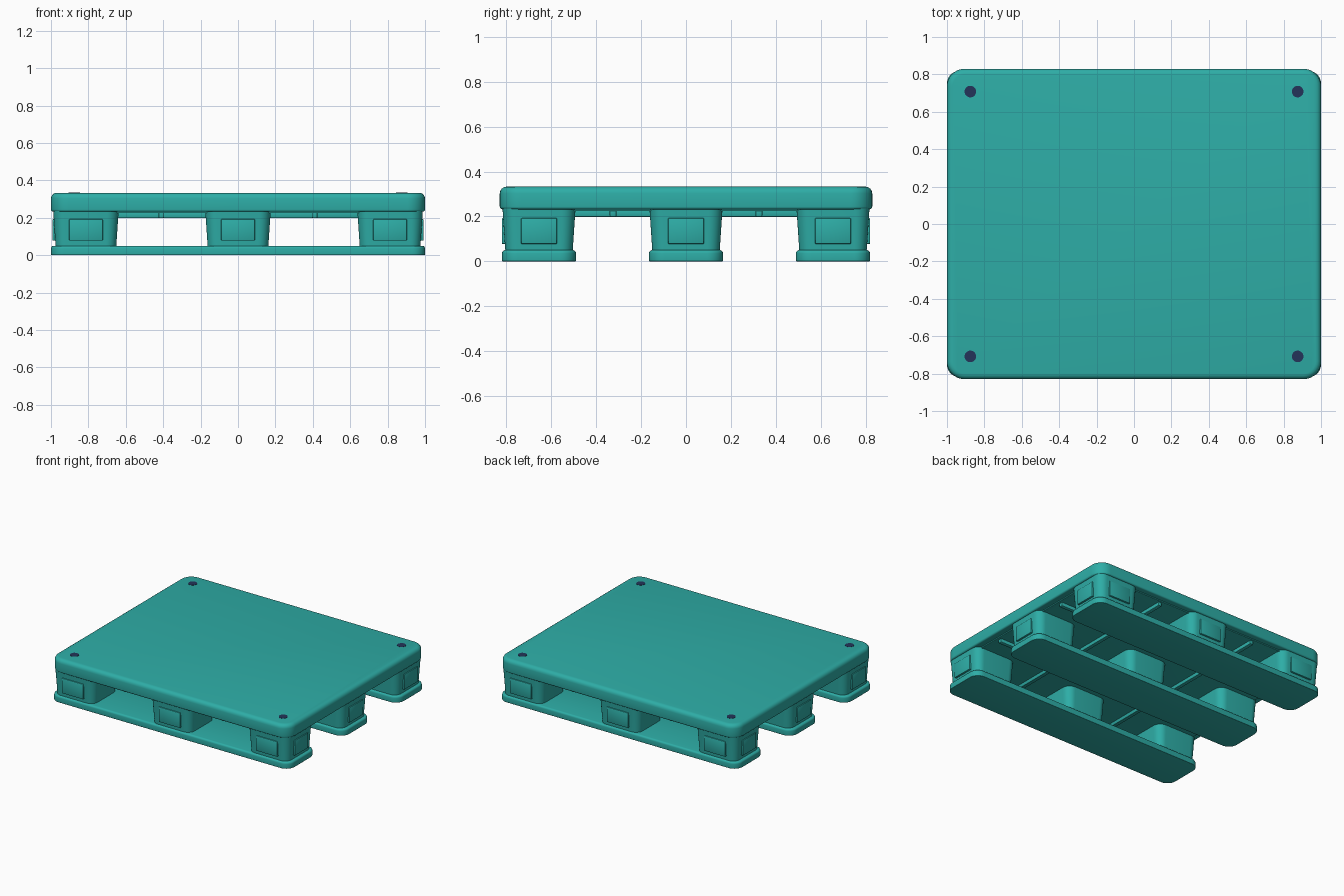
import bpy, bmesh, math

if "Cube" in bpy.data.objects:
    bpy.data.objects.remove(bpy.data.objects["Cube"])


def material(name, rgb):
    m = bpy.data.materials.new(name)
    m.diffuse_color = (*rgb, 1)
    m.use_nodes = True
    m.node_tree.nodes["Principled BSDF"].inputs["Base Color"].default_value = m.diffuse_color
    return m


TEAL = material("teal plastic", (0.027, 0.42, 0.385))
NAVY = material("navy plug", (0.017, 0.034, 0.10))


def outline(hx, hy, r, steps=8):
    """Points of a rounded rectangle, counter-clockwise."""
    pts = []
    for q, (sx, sy) in enumerate([(1, 1), (-1, 1), (-1, -1), (1, -1)]):
        for i in range(steps + 1):
            a = math.pi / 2 * (q + i / steps)
            pts.append((sx * (hx - r) + r * math.cos(a), sy * (hy - r) + r * math.sin(a)))
    return pts


def loft(name, rings, loc=(0, 0, 0), mat=TEAL):
    """Stack of rounded rectangles (z, half x, half y, corner radius), capped."""
    bm = bmesh.new()
    loops = [[bm.verts.new((x, y, z)) for x, y in outline(hx, hy, r)] for z, hx, hy, r in rings]
    n = len(loops[0])
    for a, b in zip(loops, loops[1:]):
        for i in range(n):
            j = (i + 1) % n
            bm.faces.new((a[i], a[j], b[j], b[i]))
    bm.faces.new(loops[0][::-1])
    bm.faces.new(loops[-1])
    return finish(name, bm, loc, mat)


def finish(name, bm, loc, mat):
    me = bpy.data.meshes.new(name)
    bm.to_mesh(me)
    bm.free()
    me.materials.append(mat)
    me.shade_smooth()
    me.set_sharp_from_angle(angle=math.radians(35))
    ob = bpy.data.objects.new(name, me)
    ob.location = loc
    bpy.context.collection.objects.link(ob)
    return ob


def slab_rings(z0, z1, hx, hy, r, low, high, steps=4):
    """Rings of a slab with rounded lower and upper edges."""
    rings = []
    for i in range(steps + 1):
        a = math.pi / 2 * i / steps
        d = low * (1 - math.sin(a))
        rings.append((z0 + low * (1 - math.cos(a)), hx - d, hy - d, r - d))
    for i in range(steps + 1):
        a = math.pi / 2 * i / steps
        d = high * (1 - math.cos(a))
        rings.append((z1 - high + high * math.sin(a), hx - d, hy - d, r - d))
    return rings


def box(name, size, loc, bevel=0.004):
    bm = bmesh.new()
    bmesh.ops.create_cube(bm, size=1)
    bmesh.ops.scale(bm, vec=size, verts=bm.verts)
    bmesh.ops.bevel(bm, geom=bm.edges[:], offset=bevel, segments=2, profile=0.5, affect='EDGES')
    return finish(name, bm, loc, TEAL)


# Deck and the shallow panel under it
loft("deck", slab_rings(0.232, 0.333, 1.0, 0.83, 0.095, 0.012, 0.03))
loft("deck_underside", slab_rings(0.224, 0.24, 0.95, 0.785, 0.06, 0.003, 0.003))

# Corner plugs set in the deck
for sx in (-1, 1):
    for sy in (-1, 1):
        loft("deck_plug", [(0.325, 0.031, 0.031, 0.0309), (0.3345, 0.031, 0.031, 0.0309)],
             (sx * 0.875, sy * 0.708, 0), NAVY)

# Underside ribs in both directions
for s in (-1, 1):
    box("cross_rib", (0.03, 1.54, 0.036), (s * 0.41, 0, 0.216), 0.006)
    box("long_rib", (1.86, 0.03, 0.036), (0, s * 0.325, 0.216), 0.006)

# Bottom runners, with tapered blocks on each
for row in (-1, 0, 1):
    y = row * 0.655
    loft("runner", slab_rings(0, 0.05, 1.0, 0.165, 0.07, 0.004, 0.014), (0, y, 0))
    for col in (-1, 0, 1):
        x = col * 0.813
        loft("block", [(0.045, 0.162, 0.150, 0.055), (0.225, 0.174, 0.162, 0.062),
                       (0.245, 0.176, 0.164, 0.064)], (x, y, 0))
        # Raised plates on the outward faces
        if row:
            box("block_plate_y", (0.18, 0.03, 0.115), (x, row * 0.806, 0.135))
        if col:
            box("block_plate_x", (0.03, 0.16, 0.115), (col * 0.977, y, 0.135))
